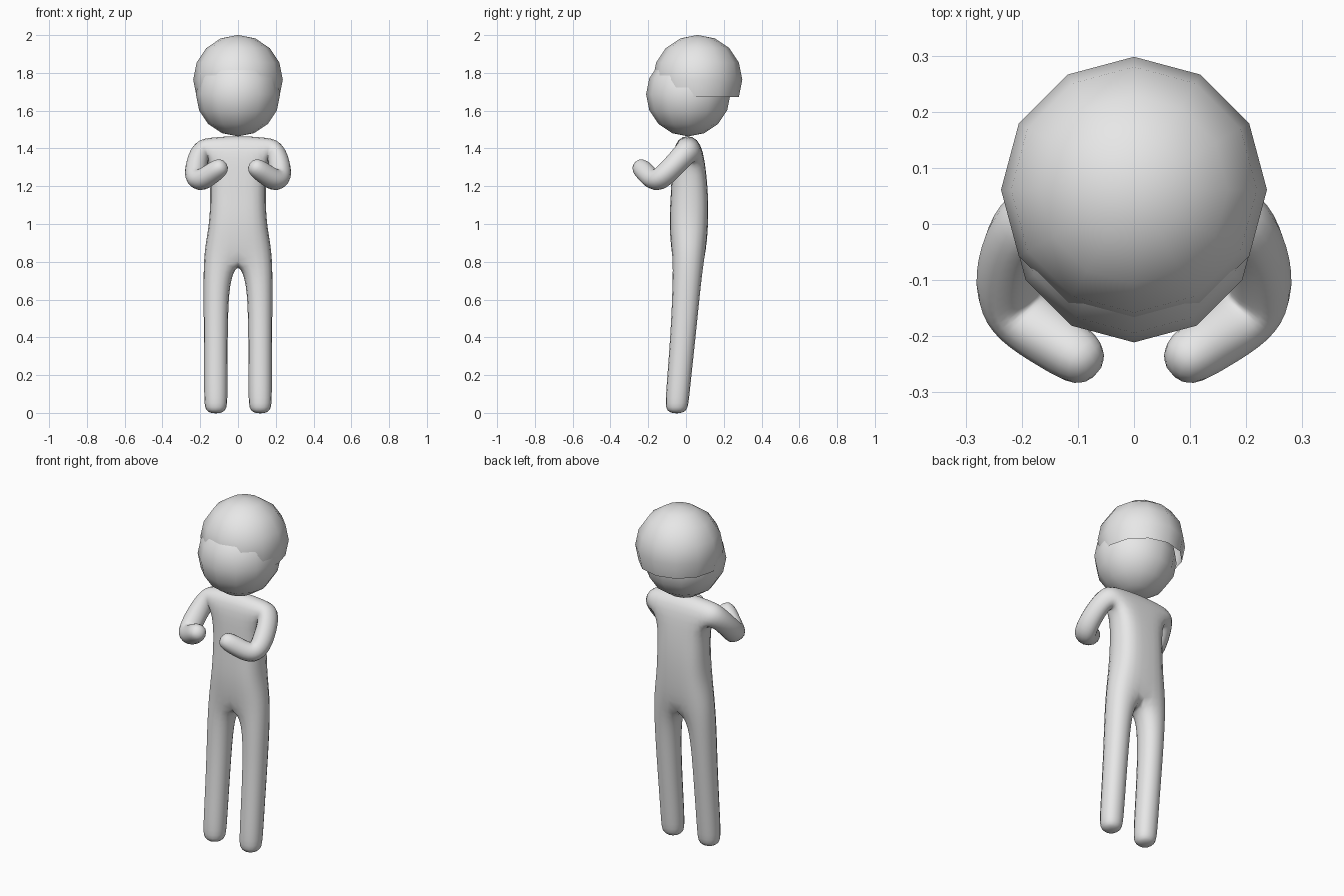
import bpy, bmesh
from mathutils import Vector

if "Cube" in bpy.data.objects:
    bpy.data.objects.remove(bpy.data.objects["Cube"])

grey = bpy.data.materials.new("light grey")
grey.diffuse_color = (0.8, 0.8, 0.8, 1)
grey.use_nodes = True
grey.node_tree.nodes["Principled BSDF"].inputs["Base Color"].default_value = grey.diffuse_color


def finish(bm, name):
    bmesh.ops.recalc_face_normals(bm, faces=bm.faces)
    for f in bm.faces:
        f.smooth = True
    mesh = bpy.data.meshes.new(name)
    bm.to_mesh(mesh)
    bm.free()
    mesh.materials.append(grey)
    ob = bpy.data.objects.new(name, mesh)
    bpy.context.collection.objects.link(ob)
    return ob


def ball(name, centre, radius, cut=None):
    bm = bmesh.new()
    bmesh.ops.create_uvsphere(bm, u_segments=12, v_segments=8, radius=radius)
    if cut is not None:
        low = [v for v in bm.verts if v.co.z < cut]
        bmesh.ops.delete(bm, geom=low, context='VERTS')
    bmesh.ops.translate(bm, verts=bm.verts, vec=centre)
    return finish(bm, name)


# head, and hair as a cut-off ball pushed up and back
ball("head", (0, 0.012, 1.687), 0.223)
ball("hair", (0, 0.061, 1.764), 0.237, cut=-0.1)

# body: half cage, mirrored and subdivided
bm = bmesh.new()


def ring(points):
    return [bm.verts.new(p) for p in points]


def bridge(a, b, closed=True):
    n = len(a)
    for i in range(n if closed else n - 1):
        j = (i + 1) % n
        bm.faces.new((a[i], a[j], b[j], b[i]))


# torso rings from the neck down: centre z, side z, side x, front y, back y
torso = []
for zc, zs, x, yf, yb in [(1.475, 1.465, 0.14, -0.06, 0.075),
                          (1.30, 1.30, 0.155, -0.075, 0.105),
                          (1.15, 1.15, 0.152, -0.08, 0.118),
                          (1.00, 1.00, 0.157, -0.09, 0.118),
                          (0.80, 0.86, 0.188, -0.075, 0.105)]:
    torso.append(ring([(0, yf, zc), (x, yf, zs), (x, yb, zs), (0, yb, zc)]))
bm.faces.new(torso[0])
for k in range(4):
    if k:
        bridge(torso[k], torso[k + 1], closed=False)
    else:  # leave the side open for the arm
        a, b = torso[0], torso[1]
        for i in (0, 2):
            bm.faces.new((a[i], a[i + 1], b[i + 1], b[i]))

# leg rings: z, inner x, outer x, front y, back y
last = torso[-1]
for z, xi, xo, yf, yb in [(0.68, 0.040, 0.189, -0.078, 0.085),
                          (0.50, 0.048, 0.187, -0.083, 0.067),
                          (0.25, 0.050, 0.185, -0.100, 0.040),
                          (0.06, 0.050, 0.185, -0.115, 0.020),
                          (-0.008, 0.058, 0.177, -0.110, 0.010)]:
    new = ring([(xi, yf, z), (xo, yf, z), (xo, yb, z), (xi, yb, z)])
    bridge(last, new)
    last = new
bm.faces.new(last)

# arm: square section carried along a bent path
path = [Vector(p) for p in [(0.195, 0.01, 1.39), (0.220, -0.05, 1.325),
                            (0.228, -0.125, 1.245), (0.200, -0.168, 1.225),
                            (0.135, -0.212, 1.270), (0.062, -0.262, 1.322)]]
sizes = [0.068, 0.062, 0.064, 0.064, 0.058, 0.052]
last = [torso[0][1], torso[0][2], torso[1][2], torso[1][1]]
up, front, prev = Vector((0, 0, 1)), Vector((0, -1, 0)), Vector((1, 0, 0))
for i, (c, r) in enumerate(zip(path, sizes)):
    after = (path[min(i + 1, 5)] - path[min(i, 4)]).normalized()
    before = (c - path[i - 1]).normalized() if i else Vector((1, 0, 0))
    d = (after + before).normalized()
    turn = prev.rotation_difference(d)
    up, front, prev = turn @ up, turn @ front, d
    new = ring([c + r * (up * a + front * b)
                for a, b in ((1, 1), (1, -1), (-1, -1), (-1, 1))])
    bridge(last, new)
    last = new
bm.faces.new(last)

body = finish(bm, "body")
mirror = body.modifiers.new("mirror", 'MIRROR')
mirror.use_clip = True
sub = body.modifiers.new("smooth", 'SUBSURF')
sub.levels = sub.render_levels = 2
